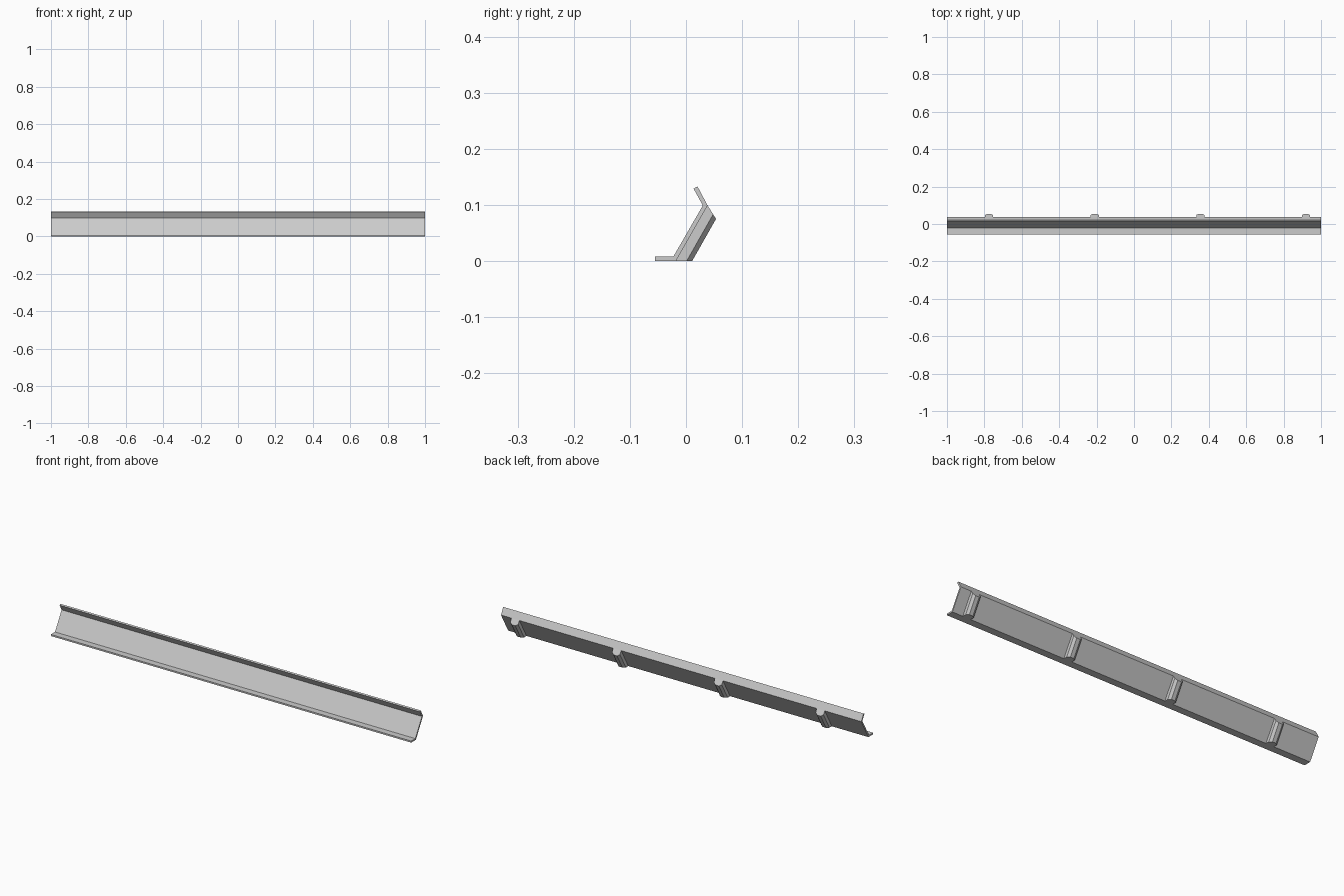
import bpy
import bmesh

cube = bpy.data.objects.get("Cube")
if cube:
    bpy.data.objects.remove(cube, do_unlink=True)

# Single metal colour
metal = bpy.data.materials.new("light_grey_metal")
metal.use_nodes = True
grey = (0.6, 0.6, 0.6, 1)
metal.diffuse_color = grey
metal.node_tree.nodes["Principled BSDF"].inputs["Base Color"].default_value = grey


def prism(name, start, end):
    """Solid joining two matching polygon ends."""
    bm = bmesh.new()
    a = [bm.verts.new(p) for p in start]
    b = [bm.verts.new(p) for p in end]
    bm.faces.new(a)
    bm.faces.new(b[::-1])
    n = len(a)
    for i in range(n):
        j = (i + 1) % n
        bm.faces.new((a[j], a[i], b[i], b[j]))
    bmesh.ops.recalc_face_normals(bm, faces=bm.faces[:])
    mesh = bpy.data.meshes.new(name)
    bm.to_mesh(mesh)
    bm.free()
    mesh.materials.append(metal)
    obj = bpy.data.objects.new(name, mesh)
    bpy.context.collection.objects.link(obj)
    return obj


# Bent sheet: foot flange, leaning web and folded-back lip, as (y, z)
profile = [(-0.055, 0), (-0.018, 0), (0.0385, 0.099), (0.0205, 0.133),
           (0.0135, 0.129), (0.03, 0.099), (-0.0225, 0.008), (-0.055, 0.008)]
prism("bent_rail", [(-1, y, z) for y, z in profile], [(1, y, z) for y, z in profile])

# Chamfered ribs on the back, as (x offset, share of full depth)
section = [(-0.022, 0), (-0.022, 0.66), (-0.01, 1), (0.01, 1), (0.022, 0.66), (0.022, 0)]
for i in range(4):
    x = -0.775 + 0.565 * i
    foot = [(x + dx, -0.018 + 0.029 * d, 0) for dx, d in section]
    head = [(x + dx, 0.0385 + 0.015 * d, 0.099 - 0.024 * d) for dx, d in section]
    prism(f"back_rib_{i + 1}", foot, head)
